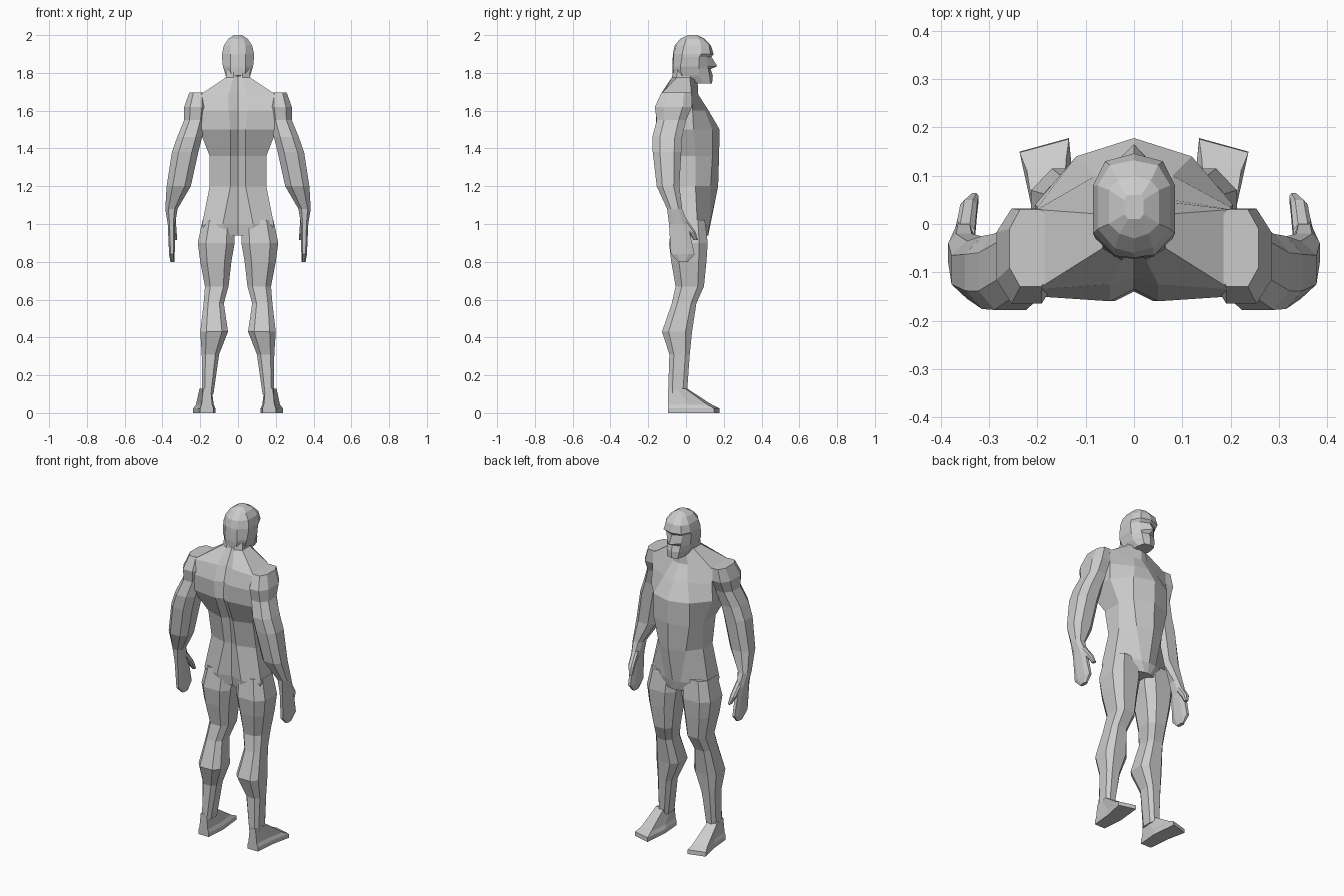
import bpy, bmesh
from mathutils import Vector


def loft(name, rings, mirror=False):
    """Skin a closed low-poly surface over rings of equal point count."""
    bm = bmesh.new()
    vr = [[bm.verts.new(p) for p in r] for r in rings]
    n = len(vr[0])
    for a, b in zip(vr, vr[1:]):
        for i in range(n):
            j = (i + 1) % n
            bm.faces.new((a[i], a[j], b[j], b[i]))
    bm.faces.new(vr[0])
    bm.faces.new(vr[-1])
    bmesh.ops.recalc_face_normals(bm, faces=bm.faces)
    me = bpy.data.meshes.new(name)
    bm.to_mesh(me)
    bm.free()
    ob = bpy.data.objects.new(name, me)
    bpy.context.collection.objects.link(ob)
    if mirror:
        m = ob.modifiers.new("Mirror", 'MIRROR')
        m.use_clip = False
        m.merge_threshold = 0.00001
    return ob


def body_ring(z, w, sb, sf, wb, yb, ybc, wf, yf, yfc):
    """Left/right symmetric section: back, sides, front and centre lines."""
    half = [(wb, yb), (w, sb), (w, sf), (wf, yf)]
    pts = [(0, ybc)] + half + [(0, yfc)] + [(-x, y) for x, y in reversed(half)]
    return [Vector((x, y, z)) for x, y in pts]


def limb_ring(z, x0, x1, y0, y1, c=0.25):
    """Rectangle with cut corners."""
    dx, dy = (x1 - x0) * c, (y1 - y0) * c
    pts = [(x0 + dx, y0), (x1 - dx, y0), (x1, y0 + dy), (x1, y1 - dy),
           (x1 - dx, y1), (x0 + dx, y1), (x0, y1 - dy), (x0, y0 + dy)]
    return [Vector((x, y, z)) for x, y in pts]


# Torso, trapezius and neck
torso = [
    (0.94, .17, -.05, .06, .06, -.07, -.05, .02, .115, .118),
    (1.00, .19, -.05, .06, .08, -.085, -.06, .05, .125, .130),
    (1.20, .15, -.04, .05, .04, -.075, -.06, .09, .13, .170),
    (1.36, .15, -.07, .05, .04, -.105, -.08, .12, .14, .175),
    (1.50, .205, -.14, .04, .04, -.16, -.14, .12, .14, .178),
    (1.60, .20, -.15, .035, .05, -.16, -.135, .08, .10, .12),
    (1.685, .20, -.135, .03, .05, -.125, -.11, .05, .055, .065),
    (1.775, .065, -.05, .02, .025, -.075, -.06, .035, .05, .06),
    (1.85, .06, -.04, .03, .025, -.06, -.055, .03, .06, .065),
]
loft("torso", [body_ring(*r) for r in torso])

# Head with brow, nose and chin
head = [
    (1.745, .045, .06, .09, .03, .055, .05, .035, .13, .138),
    (1.785, .065, -.02, .07, .035, -.065, -.07, .042, .125, .142),
    (1.82, .075, -.03, .07, .04, -.068, -.072, .045, .118, .130),
    (1.835, .08, -.03, .07, .04, -.068, -.072, .045, .115, .165),
    (1.885, .085, -.02, .07, .04, -.066, -.07, .055, .112, .135),
    (1.90, .085, -.02, .08, .04, -.064, -.07, .060, .130, .146),
    (1.945, .075, -.01, .08, .04, -.05, -.06, .05, .122, .132),
    (1.98, .052, .0, .07, .03, -.02, -.03, .035, .09, .10),
    (2.00, .02, .02, .05, .012, .01, .01, .015, .06, .06),
]
loft("head", [body_ring(*r) for r in head])

# Arms: shoulder, triceps, forearm and flat hand
arm = [
    (1.695, .17, .258, -.13, .03),
    (1.62, .16, .285, -.165, .032),
    (1.55, .17, .285, -.155, .0),
    (1.46, .19, .322, -.178, -.02),
    (1.38, .21, .35, -.176, -.025),
    (1.20, .25, .378, -.155, -.035),
    (1.08, .32, .385, -.10, -.02),
    (1.00, .333, .372, -.09, .01),
    (0.84, .335, .365, -.08, .045),
    (0.80, .337, .358, -.04, .01),
]
loft("arms", [limb_ring(*r) for r in arm], True)

# Thumbs
thumb = [(1.03, .33, .37, -.05, .0), (0.96, .325, .36, .01, .05),
         (0.915, .322, .34, .04, .064)]
loft("thumbs", [limb_ring(*r) for r in thumb], True)

# Legs: hip, thigh, knee, calf, ankle
leg = [
    (1.02, .02, .188, -.07, .10),
    (0.90, .018, .213, -.09, .115),
    (0.80, .035, .20, -.078, .108),
    (0.67, .05, .175, -.055, .095),
    (0.58, .075, .182, -.075, .055),
    (0.43, .053, .20, -.127, .032),
    (0.31, .10, .192, -.088, .02),
    (0.10, .13, .19, -.095, .005),
]
loft("legs", [limb_ring(*r, c=0.22) for r in leg], True)

# Feet: flat sole with a sloping instep
sole = [(.13, -.095), (.2, -.095), (.212, .035), (.237, .15), (.135, .178), (.12, .03)]


def foot_ring(z, sx, y_front):
    k = (y_front + .095) / .273
    return [Vector((.163 + (x - .163) * sx, -.095 + (y + .095) * k, z)) for x, y in sole]


loft("feet", [foot_ring(0, 1, .178), foot_ring(.025, 1, .176),
              foot_ring(.045, .8, .135), foot_ring(.13, .55, .005)], True)
